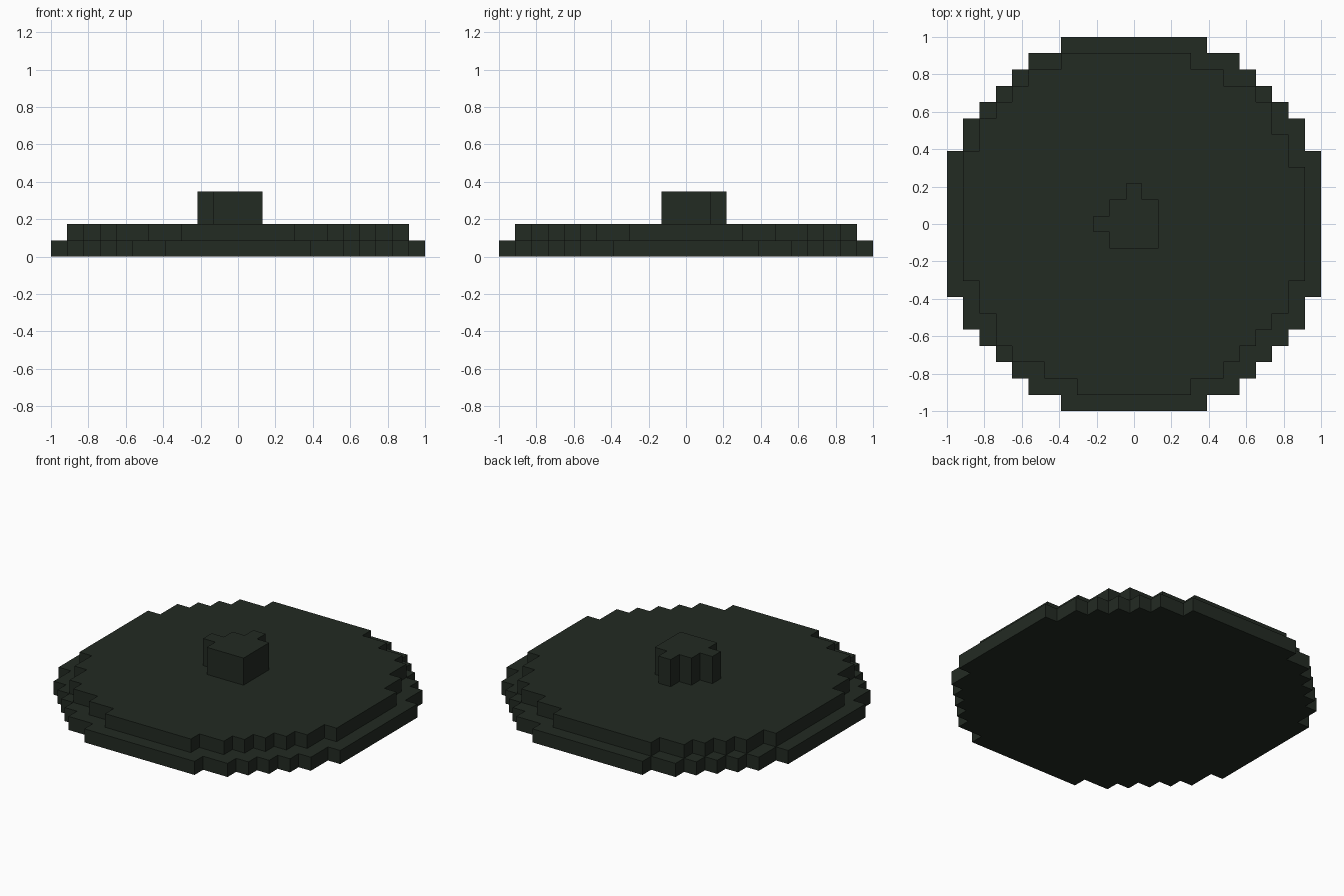
import bpy
import bmesh

if "Cube" in bpy.data.objects:
    bpy.data.objects.remove(bpy.data.objects["Cube"], do_unlink=True)

CELL = 2 / 23  # one block of the stepped grid

# Single dark green colour
green = bpy.data.materials.new("dark_green")
green.use_nodes = True
colour = (0.0165, 0.0235, 0.0165, 1)
green.diffuse_color = colour
green.node_tree.nodes["Principled BSDF"].inputs["Base Color"].default_value = colour


def staircase(corners):
    """Stepped path through the outer corners of one quadrant, top to side."""
    path = [corners[0]]
    for (x0, _), (x1, y1) in zip(corners, corners[1:]):
        path += [(x0, y1), (x1, y1)]
    return path


def stepped_slab(name, ne, se, sw, nw, bottom, top):
    """Extrude a stepped outline, given by its four quadrants, in grid cells."""
    outline = []
    for corners, sx, sy in ((ne, 1, 1), (se, 1, -1), (sw, -1, -1), (nw, -1, 1)):
        path = [(x * sx, y * sy) for x, y in staircase(corners)]
        outline += path if sx == sy else path[::-1]
    bm = bmesh.new()
    face = bm.faces.new([bm.verts.new((x * CELL, y * CELL, bottom * CELL))
                         for x, y in outline])
    grown = bmesh.ops.extrude_face_region(bm, geom=[face], use_keep_orig=True)
    raised = [v for v in grown["geom"] if isinstance(v, bmesh.types.BMVert)]
    bmesh.ops.translate(bm, verts=raised, vec=(0, 0, (top - bottom) * CELL))
    bmesh.ops.recalc_face_normals(bm, faces=bm.faces)
    mesh = bpy.data.meshes.new(name)
    bm.to_mesh(mesh)
    bm.free()
    mesh.materials.append(green)
    obj = bpy.data.objects.new(name, mesh)
    bpy.context.collection.objects.link(obj)
    return obj


# Wide lower disc, the same in every quadrant
rim = [(4.5, 11.5), (6.5, 10.5), (7.5, 9.5), (8.5, 8.5),
       (9.5, 7.5), (10.5, 6.5), (11.5, 4.5)]
stepped_slab("lower_disc", rim, rim, rim, rim, 0, 1)

# Upper disc, with slightly uneven steps
even = [(3.5, 10.5), (5.5, 9.5), (7.5, 8.5), (8.5, 7.5), (9.5, 5.5), (10.5, 3.5)]
trimmed = [(3.5, 10.5), (5.5, 9.5), (6.5, 8.5), (7.5, 7.5),
           (8.5, 6.5), (9.5, 5.5), (10.5, 3.5)]
full = [(4.5, 10.5), (6.5, 9.5), (7.5, 8.5), (8.5, 7.5), (9.5, 6.5), (10.5, 4.5)]
stepped_slab("upper_disc", even, trimmed, even, full, 1, 2)

# Centre knob: a square block with a tab at the back and one on the right side
back_tab, block, side_tab = (0.5, 2.5), (1.5, 1.5), (2.5, 0.5)
stepped_slab("centre_knob", [back_tab, block], [block], [block, side_tab],
             [back_tab, block, side_tab], 2, 4)
